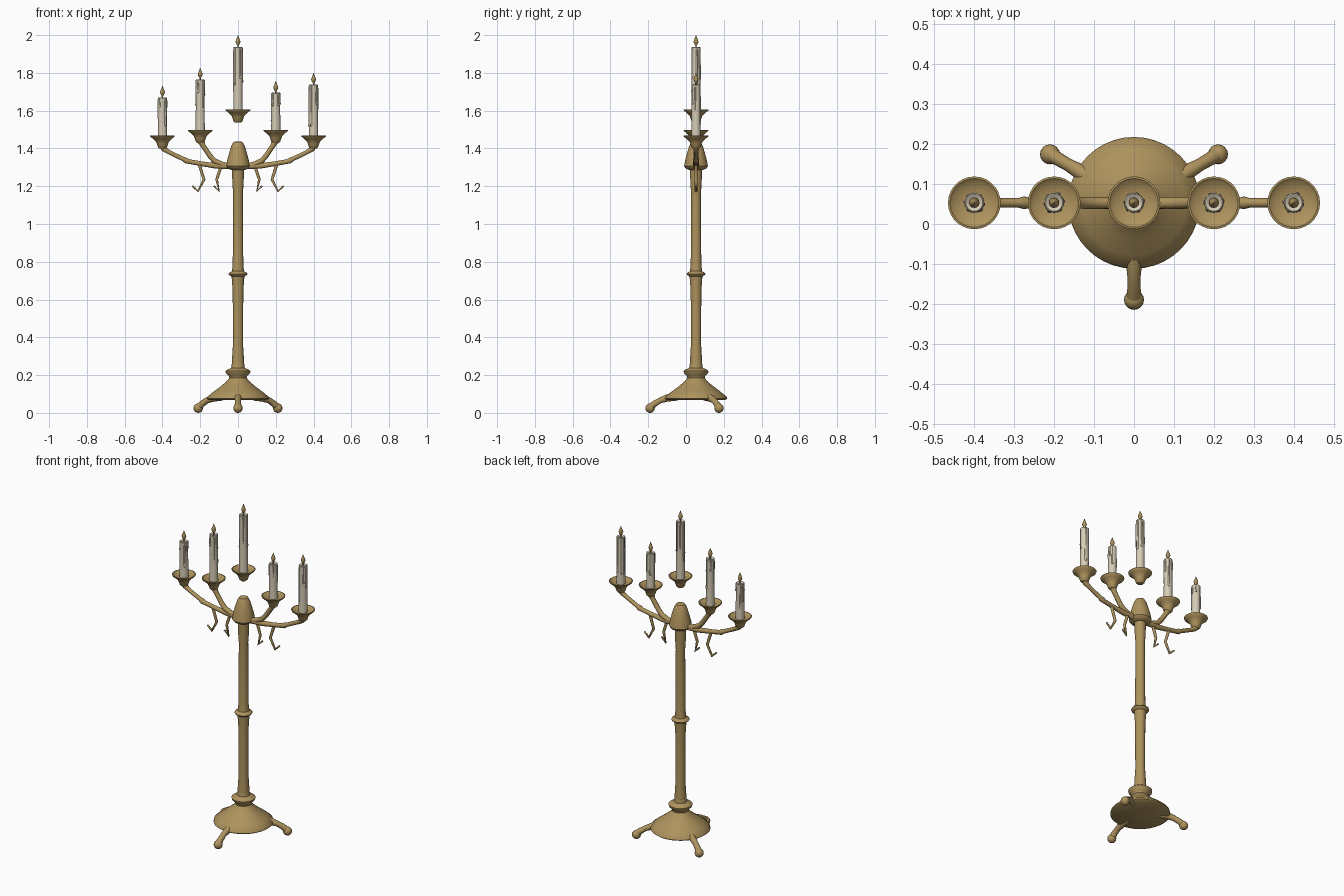
import bpy, bmesh, math, random

random.seed(4)
cube = bpy.data.objects.get("Cube")
if cube:
    bpy.data.objects.remove(cube, do_unlink=True)

AXIS_Y = 0.053  # the stand's axis sits behind the centre


def material(name, rgb):
    mat = bpy.data.materials.new(name)
    mat.use_nodes = True
    mat.diffuse_color = (*rgb, 1)
    bsdf = mat.node_tree.nodes["Principled BSDF"]
    bsdf.inputs["Base Color"].default_value = (*rgb, 1)
    bsdf.inputs["Roughness"].default_value = 0.6
    return mat


BRASS = material("aged_brass", (0.42, 0.29, 0.11))
WAX = material("candle_wax", (0.68, 0.61, 0.47))


def finish(name, mesh, mat, angle=40):
    mesh.materials.clear()
    mesh.materials.append(mat)
    obj = bpy.data.objects.new(name, mesh)
    bpy.context.collection.objects.link(obj)
    bpy.ops.object.select_all(action="DESELECT")
    bpy.context.view_layer.objects.active = obj
    obj.select_set(True)
    bpy.ops.object.shade_smooth_by_angle(angle=math.radians(angle))
    return obj


def lathe(name, profile, mat, x=0, z=0, sides=28):
    """Turn a (radius, height) profile about the vertical axis; ends are capped."""
    bm = bmesh.new()
    rings = []
    for r, h in profile:
        turn = [math.tau * i / sides for i in range(sides)]
        rings.append([bm.verts.new((x + r * math.cos(a), AXIS_Y + r * math.sin(a), z + h))
                      for a in turn])
    for low, high in zip(rings, rings[1:]):
        for i in range(sides):
            j = (i + 1) % sides
            bm.faces.new((low[i], low[j], high[j], high[i]))
    bm.faces.new(rings[0][::-1])
    bm.faces.new(rings[-1])
    bmesh.ops.recalc_face_normals(bm, faces=bm.faces)
    mesh = bpy.data.meshes.new(name)
    bm.to_mesh(mesh)
    bm.free()
    return finish(name, mesh, mat)


def tube(name, points, mat, resolution=3):
    """Sweep a round section along (x, y, z, radius) points."""
    curve = bpy.data.curves.new(name, "CURVE")
    curve.dimensions = "3D"
    curve.bevel_depth = 1
    curve.bevel_resolution = resolution
    curve.use_fill_caps = True
    spline = curve.splines.new("POLY")
    spline.points.add(len(points) - 1)
    for p, (x, y, z, r) in zip(spline.points, points):
        p.co = (x, y, z, 1)
        p.radius = r
    temp = bpy.data.objects.new(name + "_path", curve)
    bpy.context.collection.objects.link(temp)
    graph = bpy.context.evaluated_depsgraph_get()
    mesh = bpy.data.meshes.new_from_object(temp.evaluated_get(graph))
    bpy.data.objects.remove(temp, do_unlink=True)
    return finish(name, mesh, mat, 60)


def ball(name, centre, radius, mat, stretch=1):
    bm = bmesh.new()
    bmesh.ops.create_uvsphere(bm, u_segments=16, v_segments=10, radius=radius)
    for v in bm.verts:
        v.co.z *= stretch
    bmesh.ops.translate(bm, verts=bm.verts, vec=centre)
    mesh = bpy.data.meshes.new(name)
    bm.to_mesh(mesh)
    bm.free()
    return finish(name, mesh, mat)


# Domed base with its turned collar
lathe("base_dome", [(0.155, 0.068), (0.165, 0.075), (0.163, 0.085), (0.13, 0.112),
                    (0.09, 0.142), (0.06, 0.167), (0.046, 0.185), (0.05, 0.198),
                    (0.064, 0.21), (0.066, 0.222), (0.055, 0.23), (0.036, 0.238),
                    (0.033, 0.26)], BRASS, sides=40)

# Three feet
for i, label in enumerate(("front", "left", "right")):
    a = math.radians(-90 + 120 * i)
    path = [(0.10, 0.088, 0.024), (0.155, 0.078, 0.02), (0.19, 0.066, 0.016),
            (0.22, 0.048, 0.017), (0.24, 0.03, 0.02)]
    tube(label + "_foot", [(d * math.cos(a), AXIS_Y + d * math.sin(a), z, r)
                           for d, z, r in path], BRASS)
    ball(label + "_foot_ball", (0.243 * math.cos(a), AXIS_Y + 0.243 * math.sin(a), 0.025),
         0.025, BRASS)

# Column with a middle ring, and the cap on top
lathe("column", [(0.034, 0.23), (0.032, 0.28), (0.027, 0.36), (0.028, 0.64), (0.032, 0.7),
                 (0.034, 0.722), (0.047, 0.73), (0.05, 0.736), (0.046, 0.742),
                 (0.032, 0.75), (0.028, 0.79), (0.026, 1.16), (0.03, 1.22),
                 (0.032, 1.3)], BRASS)
lathe("column_cap", [(0.035, 1.285), (0.055, 1.294), (0.063, 1.306), (0.058, 1.335),
                     (0.046, 1.38), (0.034, 1.418), (0.024, 1.434), (0.01, 1.438)], BRASS)

# Mirrored arms and hanging hooks
OUTER_ARM = [(0.0, 1.302, 0.015), (0.12, 1.308, 0.015), (0.2, 1.32, 0.013),
             (0.262, 1.331, 0.013), (0.275, 1.336, 0.016), (0.29, 1.344, 0.012),
             (0.365, 1.38, 0.012), (0.39, 1.395, 0.015), (0.4, 1.415, 0.02)]
INNER_ARM = [(0.03, 1.305, 0.014), (0.085, 1.316, 0.015), (0.125, 1.334, 0.015),
             (0.148, 1.36, 0.014), (0.185, 1.415, 0.014), (0.2, 1.445, 0.02)]
OUTER_HOOK = [(0.205, 1.315, 0.009), (0.18, 1.235, 0.008), (0.212, 1.174, 0.007),
              (0.242, 1.202, 0.005)]
INNER_HOOK = [(0.09, 1.305, 0.009), (0.113, 1.235, 0.008), (0.1, 1.174, 0.007),
              (0.128, 1.202, 0.005)]
for side, sign in (("left", 1), ("right", -1)):
    for part, path in (("outer_arm", OUTER_ARM), ("inner_arm", INNER_ARM),
                       ("outer_hook", OUTER_HOOK), ("inner_hook", INNER_HOOK)):
        tube(f"{side}_{part}", [(sign * x, AXIS_Y, z, r) for x, z, r in path], BRASS)

# Drip pans, candles and flames: name, x, pan top, candle top
CANDLES = [("outer_right", -0.4, 1.467, 1.67), ("inner_right", -0.2, 1.497, 1.765),
           ("centre", 0.0, 1.605, 1.938), ("inner_left", 0.2, 1.497, 1.695),
           ("outer_left", 0.4, 1.467, 1.738)]
PAN = [(0.016, -0.068), (0.024, -0.06), (0.03, -0.042), (0.034, -0.032), (0.05, -0.016),
       (0.064, -0.005), (0.066, 0.0), (0.061, 0.001), (0.048, -0.01), (0.02, -0.014)]
FLAME = [(0.003, -0.006), (0.004, 0.008), (0.01, 0.018), (0.013, 0.027), (0.009, 0.04),
         (0.004, 0.052), (0.001, 0.062)]
for label, x, pan, top in CANDLES:
    lathe(label + "_drip_pan", PAN, BRASS, x, pan)
    height = top - pan
    lathe(label + "_candle", [(0.025, -0.014), (0.024, 0.03), (0.023, height - 0.012),
                              (0.024, height - 0.003), (0.021, height),
                              (0.015, height - 0.002), (0.011, height - 0.007)], WAX, x, pan, 20)
    lathe(label + "_flame", FLAME, BRASS, x, top, 12)
    # Wax runs of varied length down the sides
    for k in range(6):
        a = math.tau * (k + random.uniform(-0.25, 0.25)) / 6
        cx, cy = x + 0.022 * math.cos(a), AXIS_Y + 0.022 * math.sin(a)
        end = top - height * random.uniform(0.2, 0.85)
        r = random.uniform(0.004, 0.006)
        tube(f"{label}_wax_run_{k + 1}", [(cx, cy, top - 0.003, r * 0.6), (cx, cy, top - 0.02, r * 0.8),
                                          (cx, cy, end + 0.01, r)], WAX, 2)
        ball(f"{label}_wax_drop_{k + 1}", (cx, cy, end + 0.008), r * 1.15, WAX, 1.6)
